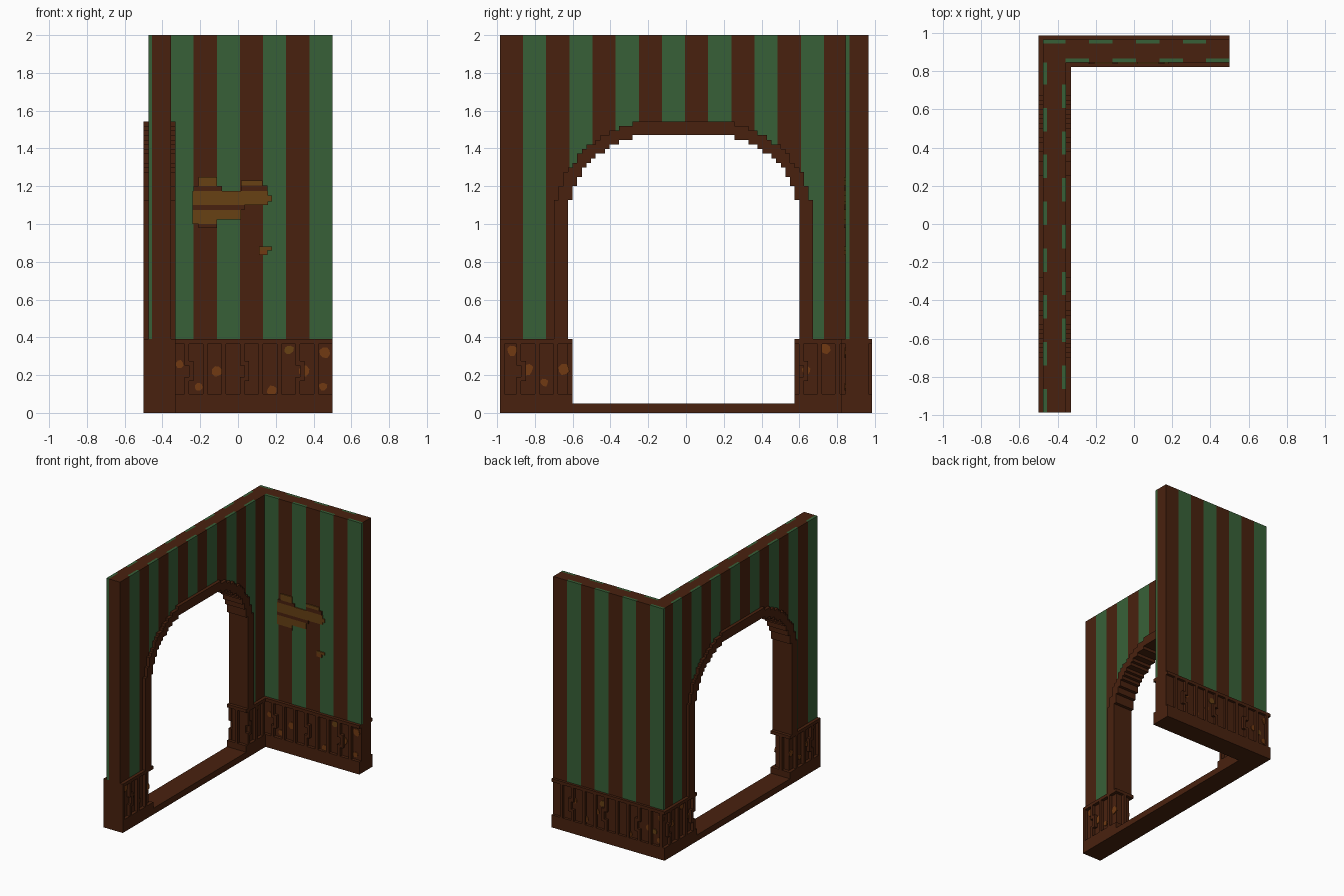
import bpy, bmesh, math, random
from mathutils import Vector

if "Cube" in bpy.data.objects:
    bpy.data.objects.remove(bpy.data.objects["Cube"], do_unlink=True)

random.seed(4)
V = 0.0245          # block size shared by all stepped parts
ST = 5 * V          # stripe width


def material(name, rgb):
    m = bpy.data.materials.new(name)
    m.use_nodes = True
    m.diffuse_color = (*rgb, 1)
    bsdf = m.node_tree.nodes["Principled BSDF"]
    bsdf.inputs["Base Color"].default_value = (*rgb, 1)
    bsdf.inputs["Roughness"].default_value = 0.9
    return m


brown = material("dark brown wood", (0.066, 0.0155, 0.0045))
green = material("green paper", (0.039, 0.118, 0.039))
gold = material("golden wood", (0.135, 0.052, 0.007))
rust = material("rust orange", (0.165, 0.042, 0.006))


def finish(name, bm, *mats):
    bmesh.ops.remove_doubles(bm, verts=bm.verts, dist=1e-5)
    bmesh.ops.recalc_face_normals(bm, faces=bm.faces)
    me = bpy.data.meshes.new(name)
    bm.to_mesh(me)
    bm.free()
    for m in mats:
        me.materials.append(m)
    ob = bpy.data.objects.new(name, me)
    bpy.context.collection.objects.link(ob)
    return ob


def boxes(name, items, mat):
    """One object made of boxes (x0, x1, y0, y1, z0, z1)."""
    bm = bmesh.new()
    for x0, x1, y0, y1, z0, z1 in items:
        vs = bmesh.ops.create_cube(bm, size=1)["verts"]
        for v in vs:
            v.co = Vector(((x0 + x1) / 2 + v.co.x * (x1 - x0),
                           (y0 + y1) / 2 + v.co.y * (y1 - y0),
                           (z0 + z1) / 2 + v.co.z * (z1 - z0)))
    return finish(name, bm, mat)


def interp(table, u):
    u = abs(u)
    for (a, za), (b, zb) in zip(table, table[1:]):
        if u <= b:
            return za + (zb - za) * (u - a) / (b - a)
    return table[-1][1]


# Arch heights by distance from the centre line
CY = -0.0125
INNER = [(0, 1.47), (.22, 1.47), (.29, 1.45), (.37, 1.42), (.44, 1.375),
         (.5, 1.33), (.55, 1.25), (.585, 1.17), (.6125, 1.08)]
OUTER = [(0, 1.54), (.24, 1.54), (.33, 1.51), (.42, 1.465), (.5, 1.42),
         (.57, 1.34), (.62, 1.28), (.65, 1.2), (.686, 1.1)]


# Striped walls: three lanes through the thickness, columns along the length
def striped_wall(name, point, knots, low, outer, inner, green_lane):
    s = math.copysign(0.021, inner - outer)
    lanes = [outer, outer + s, inner - s, inner]
    bm = bmesh.new()

    def quad(pts, is_green):
        f = bm.faces.new([bm.verts.new(point(*p)) for p in pts])
        f.material_index = int(is_green)

    n = len(knots) - 1
    for i in range(n):
        a, b = knots[i], knots[i + 1]
        la, lb = low(a), low(b)
        g = green_lane((a + b) / 2)
        for c, lane in ((outer, 0), (inner, 2)):
            quad([(a, c, la), (b, c, lb), (b, c, 2), (a, c, 2)], g == lane)
        for j in range(3):
            c, d = lanes[j], lanes[j + 1]
            quad([(a, c, 2), (b, c, 2), (b, d, 2), (a, d, 2)], g == j)
            quad([(a, c, la), (b, c, lb), (b, d, lb), (a, d, la)], False)
            for e, t, l in ((0, a, la), (n - 1, b, lb)):
                if i == e:
                    quad([(t, c, l), (t, d, l), (t, d, 2), (t, c, 2)], g == j)
    return finish(name, bm, brown, green)


def arch_low(y):
    u = y - CY
    return 0.39 if abs(u) > 0.65 else (interp(INNER, u) + interp(OUTER, u)) / 2


striped_wall("arch_wall", lambda t, c, z: (c, t, z),
             [-0.985 + V * k for k in range(75)] + [0.845], arch_low,
             -0.475, -0.355,
             lambda t: 2 if int((t + 0.985) / ST) % 2 else 0)
striped_wall("back_wall", lambda t, c, z: (t, c, z),
             [-0.475] + [0.5 - ST * k for k in range(7, -1, -1)],
             lambda t: 0.39, 0.965, 0.845,
             lambda t: 0 if int((0.5 - t) / ST) % 2 else 2)


# Stepped arch trim, extruded through the full wall thickness
def stair(table, half):
    pts = [(-half * V, 0.39)]
    for k in range(-half, half):
        z = round(interp(table, (k + 0.5) * V) / V) * V
        if abs(pts[-1][1] - z) > 1e-4:
            pts += [(k * V, z)]
        else:
            pts.pop()
        pts += [((k + 1) * V, z)]
    return pts + [(half * V, 0.39)]


bm = bmesh.new()
outline = stair(OUTER, 28) + stair(INNER, 25)[::-1]
face = bm.faces.new([bm.verts.new((-0.5, CY + u, z)) for u, z in outline])
ext = bmesh.ops.extrude_face_region(bm, geom=[face])["geom"]
bmesh.ops.translate(bm, vec=(0.17, 0, 0),
                    verts=[e for e in ext if isinstance(e, bmesh.types.BMVert)])
finish("arch_trim", bm, brown)

# Wainscot: core, plinth, sill and top rail
areas = [(-.5, .5, .82, .985), (-.5, -.33, -.985, -.6), (-.5, -.33, .575, .82)]
boxes("wainscot_core", [(-.475, .5, .845, .965, .1, .388),
                        (-.475, -.355, -.985, -.625, .1, .388),
                        (-.475, -.355, .6, .845, .1, .388)], brown)
boxes("plinth", [a + (0, .1) for a in areas], brown)
boxes("top_rail", [a + (.365, .39) for a in areas], brown)
boxes("door_sill", [(-.5, -.33, -.6, .575, 0, .05)], brown)


# Wainscot slats, every third one broken into two shifted pieces
def slats(name, starts, axis, c0, c1):
    items = []
    for k, t in enumerate(starts):
        parts = [(t, .1, .365)]
        if k % 3 == 1:
            parts = [(t, .25, .365), (t + V, .17, .275), (t, .1, .19)]
        for s, z0, z1 in parts:
            span = (s, s + V, c0, c1) if axis == "x" else (c0, c1, s, s + V)
            items.append(span + (z0, z1))
    boxes(name, items, brown)


P = 4 * V
slats("back_wall_inner_slats", [.402 - P * k for k in range(8)], "x", .82, .845)
slats("back_wall_outer_slats", [.402 - P * k for k in range(10)], "x", .965, .985)
pier = [-.985] + [-.897 + P * k for k in range(3)] + [.597, .695, .79]
slats("pier_inner_slats", pier, "y", -.355, -.33)
slats("pier_outer_slats", pier + [.89], "y", -.5, -.475)
boxes("jamb_slats", [(-.43, -.405, y, y + .025, .1, .365) for y in (-.625, .575)], brown)


# Painted spots on the wainscot panels: thin irregular discs
def spots(name, centres, axis, plane, direction, mat):
    bm = bmesh.new()
    for t, z in centres:
        r = random.uniform(.02, .032)
        ring = []
        for k in range(8):
            a = math.tau * (k + .5) / 8
            q = r * random.uniform(.8, 1.1)
            ring.append((t + q * math.cos(a), z + q * math.sin(a)))
        loops = []
        for c in (plane - direction * .001, plane + direction * .006):
            loops.append([bm.verts.new((u, c, w) if axis == "x" else (c, u, w))
                          for u, w in ring])
        for lp in loops:
            bm.faces.new(lp)
        for k in range(8):
            m = (k + 1) % 8
            bm.faces.new((loops[0][k], loops[0][m], loops[1][m], loops[1][k]))
    finish(name, bm, mat)


wall_spots = [(-.31, .26), (-.21, .14), (-.11, .22), (.18, .12), (.35, .22),
              (.45, .14), (.46, .32)]
pier_spots = [(-.92, .33), (-.84, .23), (-.75, .16), (-.645, .23),
              (.635, .225), (.735, .34)]
spots("back_wall_inner_spots", wall_spots, "x", .845, -1, rust)
spots("back_wall_inner_gold_spot", [(.27, .335)], "x", .845, -1, gold)
spots("back_wall_outer_spots", [(-x, z) for x, z in wall_spots], "x", .965, 1, rust)
spots("back_wall_outer_gold_spots", [(-.4, .2), (.06, .3)], "x", .965, 1, gold)
spots("pier_inner_spots", pier_spots, "y", -.355, 1, rust)
spots("pier_outer_spots", pier_spots + [(.86, .24)], "y", -.475, -1, rust)


# Worn patch on the inner back wall: thin gold and brown plates
def plates(name, rects, mat):
    boxes(name, [(x0, x1, .837, .846, z0, z1) for x0, x1, z0, z1 in rects], mat)


plates("wall_patch_gold", [(-.21, -.11, 1.2, 1.25), (-.24, .16, 1.1, 1.175),
                           (.04, .18, 1.12, 1.15), (-.24, .015, 1.025, 1.075),
                           (-.24, -.11, 1.0, 1.025), (.015, .13, 1.205, 1.23),
                           (.11, .18, .86, .88)], gold)
plates("wall_patch_brown", [(-.235, -.085, 1.175, 1.2), (.015, .155, 1.175, 1.205),
                            (-.24, .035, 1.075, 1.1), (-.21, -.11, .98, 1.0)], brown)
plates("wall_patch_rust", [(.11, .155, .835, .86)], rust)
